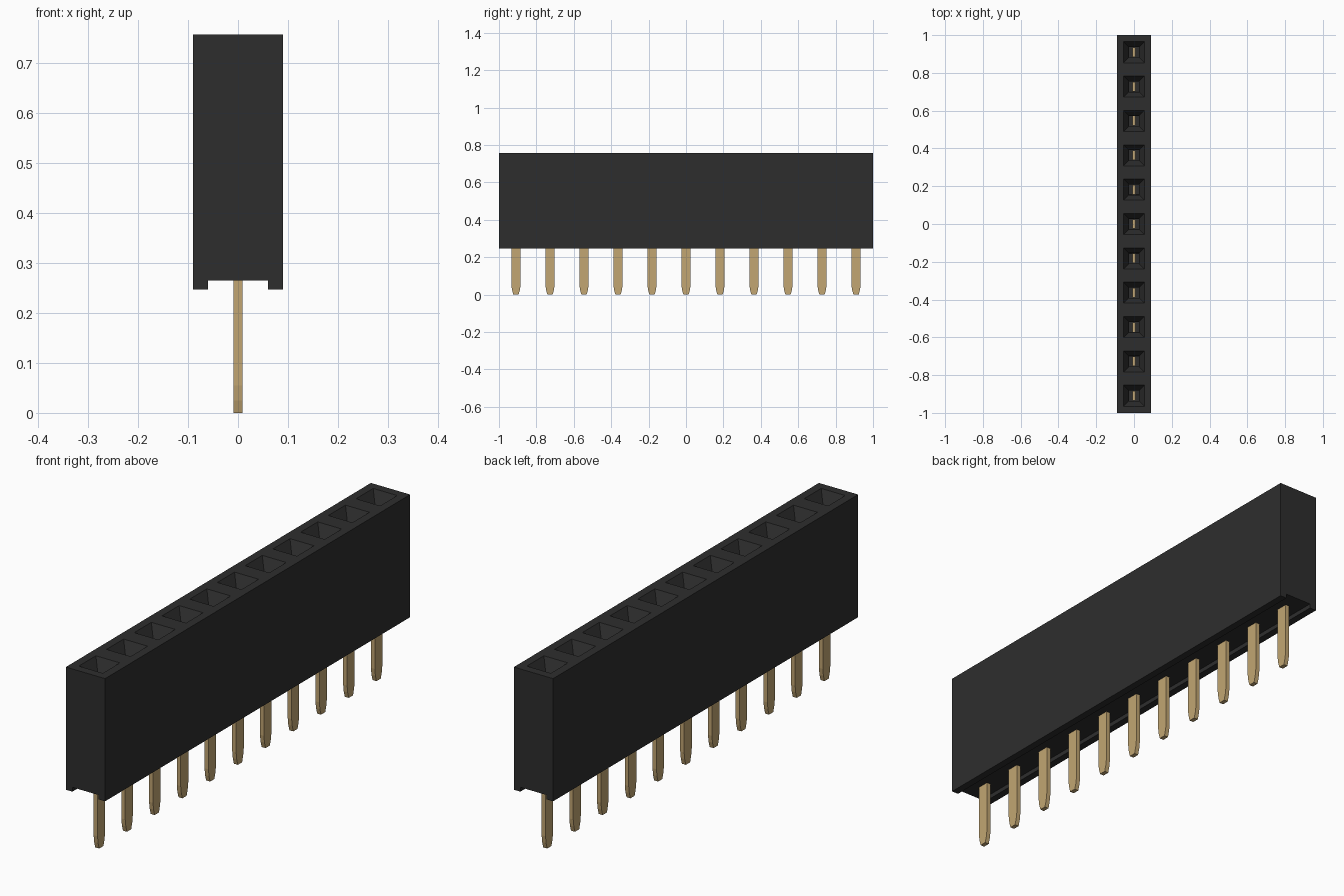
import bpy, bmesh

if "Cube" in bpy.data.objects:
    bpy.data.objects.remove(bpy.data.objects["Cube"], do_unlink=True)

COUNT = 11
PITCH = 2.0 / COUNT


def material(name, rgb):
    m = bpy.data.materials.new(name)
    m.use_nodes = True
    m.diffuse_color = (*rgb, 1)
    bsdf = next(n for n in m.node_tree.nodes if n.type == 'BSDF_PRINCIPLED')
    bsdf.inputs["Base Color"].default_value = (*rgb, 1)
    return m


black = material("black plastic", (0.027, 0.027, 0.027))
gold = material("gold metal", (0.54, 0.38, 0.17))


def finish(bm, name, mat):
    bmesh.ops.recalc_face_normals(bm, faces=bm.faces)
    mesh = bpy.data.meshes.new(name)
    bm.to_mesh(mesh)
    bm.free()
    mesh.materials.append(mat)
    ob = bpy.data.objects.new(name, mesh)
    bpy.context.collection.objects.link(ob)
    return ob


# Housing: channelled cross-section swept along y, one segment per socket
section = [(-0.09, 0.756), (0.09, 0.756), (0.09, 0.247), (0.06, 0.247),
           (0.06, 0.265), (-0.06, 0.265), (-0.06, 0.247), (-0.09, 0.247)]
bm = bmesh.new()
rings = [[bm.verts.new((x, -1 + i * PITCH, z)) for x, z in section]
         for i in range(COUNT + 1)]
tops = []
for a, b in zip(rings, rings[1:]):
    for k in range(len(section)):
        n = (k + 1) % len(section)
        f = bm.faces.new((a[k], a[n], b[n], b[k]))
        if k == 0:
            tops.append(f)
bm.faces.new(rings[0])
bm.faces.new(rings[-1])
bmesh.ops.recalc_face_normals(bm, faces=bm.faces)

# Sockets: flat rim, sloped funnel, then a deep square shaft
for inset, drop in ((0.035, 0), (0.028, 0.05), (0.001, 0.36)):
    bmesh.ops.inset_individual(bm, faces=tops, thickness=inset,
                               use_even_offset=True)
    verts = list({v for f in tops for v in f.verts})
    bmesh.ops.translate(bm, verts=verts, vec=(0, 0, -drop))
finish(bm, "housing", black)

# Pins: flat blades with tapered tips, reaching up into the sockets
outline = [(-0.014, 0), (0.014, 0), (0.021, 0.025), (0.025, 0.055),
           (0.025, 0.45), (-0.025, 0.45), (-0.025, 0.055), (-0.021, 0.025)]
for i in range(COUNT):
    bm = bmesh.new()
    face = bm.faces.new([bm.verts.new((-0.009, y, z)) for y, z in outline])
    ext = bmesh.ops.extrude_face_region(bm, geom=[face], use_keep_orig=True)
    bmesh.ops.translate(bm, vec=(0.018, 0, 0), verts=[
        g for g in ext["geom"] if isinstance(g, bmesh.types.BMVert)])
    pin = finish(bm, f"pin_{i + 1}", gold)
    pin.location.y = (i - (COUNT - 1) / 2) * PITCH
